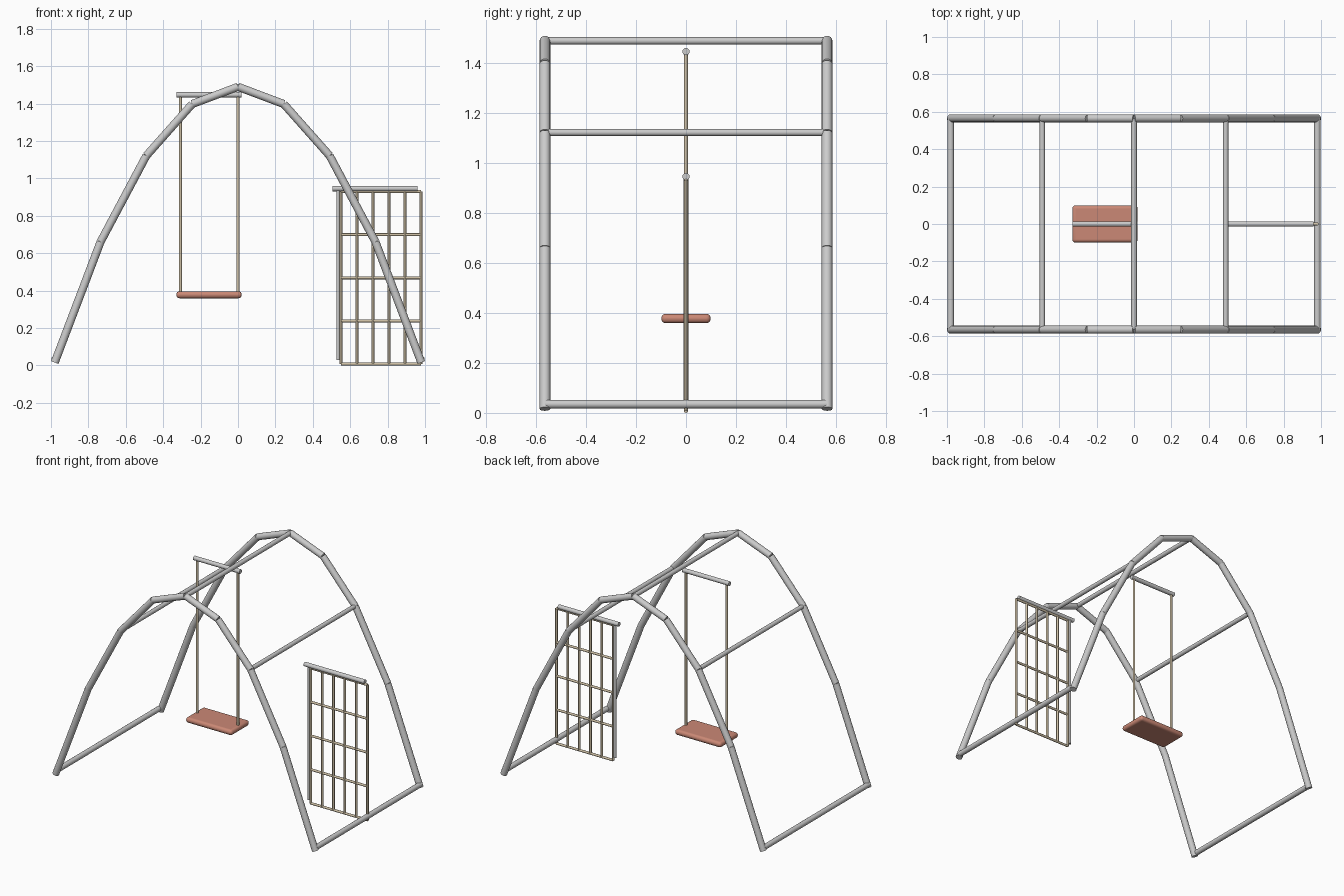
import bpy
from mathutils import Vector

if "Cube" in bpy.data.objects:
    bpy.data.objects.remove(bpy.data.objects["Cube"])


def material(name, rgb):
    m = bpy.data.materials.new(name)
    m.diffuse_color = (*rgb, 1)
    m.use_nodes = True
    m.node_tree.nodes["Principled BSDF"].inputs["Base Color"].default_value = m.diffuse_color
    return m


rope_mat = material("rope", (0.62, 0.53, 0.38))
seat_mat = material("seat_red", (0.60, 0.25, 0.18))


def rod(name, a, b, r, mat=None, sides=16):
    """Closed cylinder from point a to point b."""
    a, b = Vector(a), Vector(b)
    bpy.ops.mesh.primitive_cylinder_add(vertices=sides, radius=r,
                                        depth=(b - a).length, location=(a + b) / 2)
    ob = bpy.context.object
    ob.name = name
    ob.rotation_euler = (b - a).to_track_quat('Z', 'Y').to_euler()
    bpy.ops.object.shade_smooth_by_angle()
    if mat:
        ob.data.materials.append(mat)
    return ob


# Two parabolic arches made of straight tube pieces
HALF, TOP, FOOT, SIDE = 0.98, 1.49, 0.016, 0.565
arch = []
for i in range(9):
    t = i / 4 - 1
    arch.append((HALF * t, TOP - (TOP - FOOT) * t * t))
for label, y in (("front", -SIDE), ("back", SIDE)):
    for i in range(8):
        (x0, z0), (x1, z1) = arch[i], arch[i + 1]
        rod(f"{label}_arch_tube_{i + 1}", (x0, y, z0), (x1, y, z1), 0.0215)

# Cross bars joining the arches
rod("ridge_bar", (0, -SIDE, 1.49), (0, SIDE, 1.49), 0.015)
for label, s in (("left", -1), ("right", 1)):
    rod(f"{label}_middle_bar", (s * 0.49, -SIDE, 1.123), (s * 0.49, SIDE, 1.123), 0.0145)
    rod(f"{label}_ground_bar", (s * 0.98, -SIDE, 0.035), (s * 0.98, SIDE, 0.035), 0.0175)

# Swing: hanger, two ropes and rounded seat
rod("swing_hanger", (-0.33, 0, 1.447), (0.02, 0, 1.447), 0.0145)
for label, x in (("left", -0.308), ("right", 0.0)):
    rod(f"swing_{label}_rope", (x, 0, 0.38), (x, 0, 1.447), 0.008, rope_mat, 12)
bpy.ops.mesh.primitive_cube_add(size=1, location=(-0.155, 0, 0.378))
seat = bpy.context.object
seat.name = "swing_seat"
seat.scale = (0.35, 0.198, 0.037)
bpy.ops.object.transform_apply(location=False, rotation=False, scale=True)
bev = seat.modifiers.new("rounding", 'BEVEL')
bev.width, bev.segments = 0.017, 4
seat.data.materials.append(seat_mat)
bpy.ops.object.shade_smooth_by_angle()

# Climbing net: top bar, side post and rope grid
rod("net_top_bar", (0.505, 0, 0.946), (0.96, 0, 0.946), 0.0145)
rod("net_post", (0.535, 0, 0.03), (0.535, 0, 0.94), 0.0095)
X0, X1, Z0, Z1 = 0.55, 0.978, 0.008, 0.93
for i in range(6):
    x = X0 + (X1 - X0) * i / 5
    rod(f"net_vertical_rope_{i + 1}", (x, 0, Z0), (x, 0, Z1), 0.0085, rope_mat, 12)
for i in range(5):
    z = Z0 + (Z1 - Z0) * i / 4
    rod(f"net_horizontal_rope_{i + 1}", (X0, 0, z), (X1, 0, z), 0.008, rope_mat, 12)
